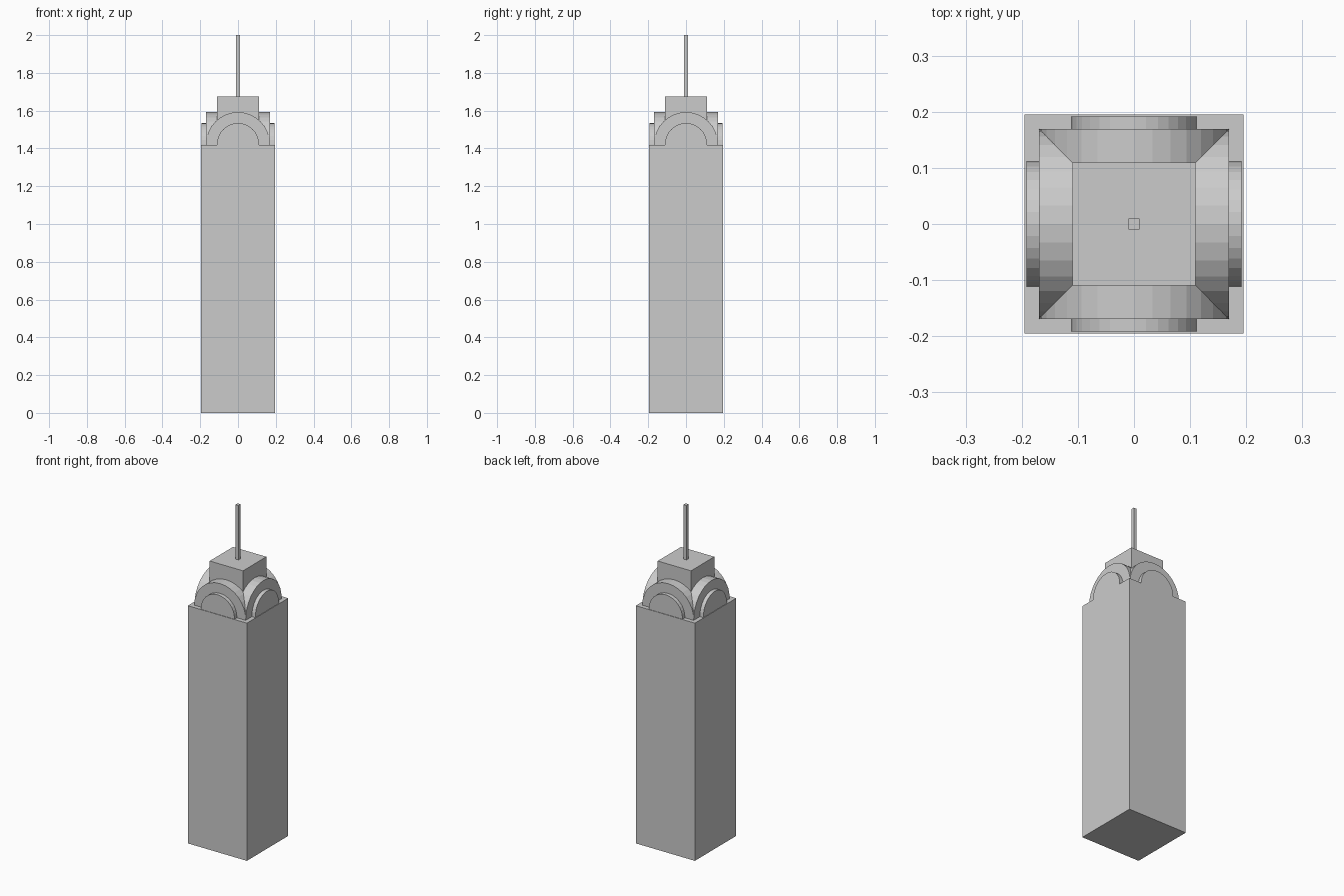
import bpy, bmesh, math
from mathutils import Matrix

if "Cube" in bpy.data.objects:
    bpy.data.objects.remove(bpy.data.objects["Cube"])

BASE = 1.418    # roof level of the shaft
SPRING = 1.423  # height where the arches start to curve


def finish(bm, name):
    bmesh.ops.recalc_face_normals(bm, faces=bm.faces)
    mesh = bpy.data.meshes.new(name)
    bm.to_mesh(mesh)
    bm.free()
    obj = bpy.data.objects.new(name, mesh)
    bpy.context.collection.objects.link(obj)
    return obj


def block(name, half, z0, z1):
    bm = bmesh.new()
    bmesh.ops.create_cube(bm, size=1)
    bmesh.ops.scale(bm, vec=(2 * half, 2 * half, z1 - z0), verts=bm.verts)
    bmesh.ops.translate(bm, vec=(0, 0, (z0 + z1) / 2), verts=bm.verts)
    return finish(bm, name)


def barrel(name, radius, half_length, angle, segments=16):
    """Half-round vault running through the crown, capped at both ends."""
    bm = bmesh.new()
    profile = [(radius, BASE - 0.01)]
    for i in range(segments + 1):
        a = math.pi * i / segments
        profile.append((radius * math.cos(a), SPRING + radius * math.sin(a)))
    profile.append((-radius, BASE - 0.01))
    face = bm.faces.new([bm.verts.new((x, -half_length, z)) for x, z in profile])
    ext = bmesh.ops.extrude_face_region(bm, geom=[face], use_keep_orig=True)
    moved = [v for v in ext["geom"] if isinstance(v, bmesh.types.BMVert)]
    bmesh.ops.translate(bm, vec=(0, 2 * half_length, 0), verts=moved)
    bmesh.ops.rotate(bm, cent=(0, 0, 0), verts=bm.verts,
                     matrix=Matrix.Rotation(angle, 3, 'Z'))
    return finish(bm, name)


# Main shaft, square cap block and thin mast
block("tower_shaft", 0.195, 0, BASE)
block("cap_block", 0.11, BASE - 0.01, 1.675)
block("mast", 0.01, 1.665, 2.0)

# Crossing vaults: wide arches with smaller arches projecting from each face
for label, angle in (("front_back", 0), ("left_right", math.pi / 2)):
    barrel("wide_arch_" + label, 0.169, 0.169, angle)
    barrel("small_arch_" + label, 0.111, 0.192, angle)
